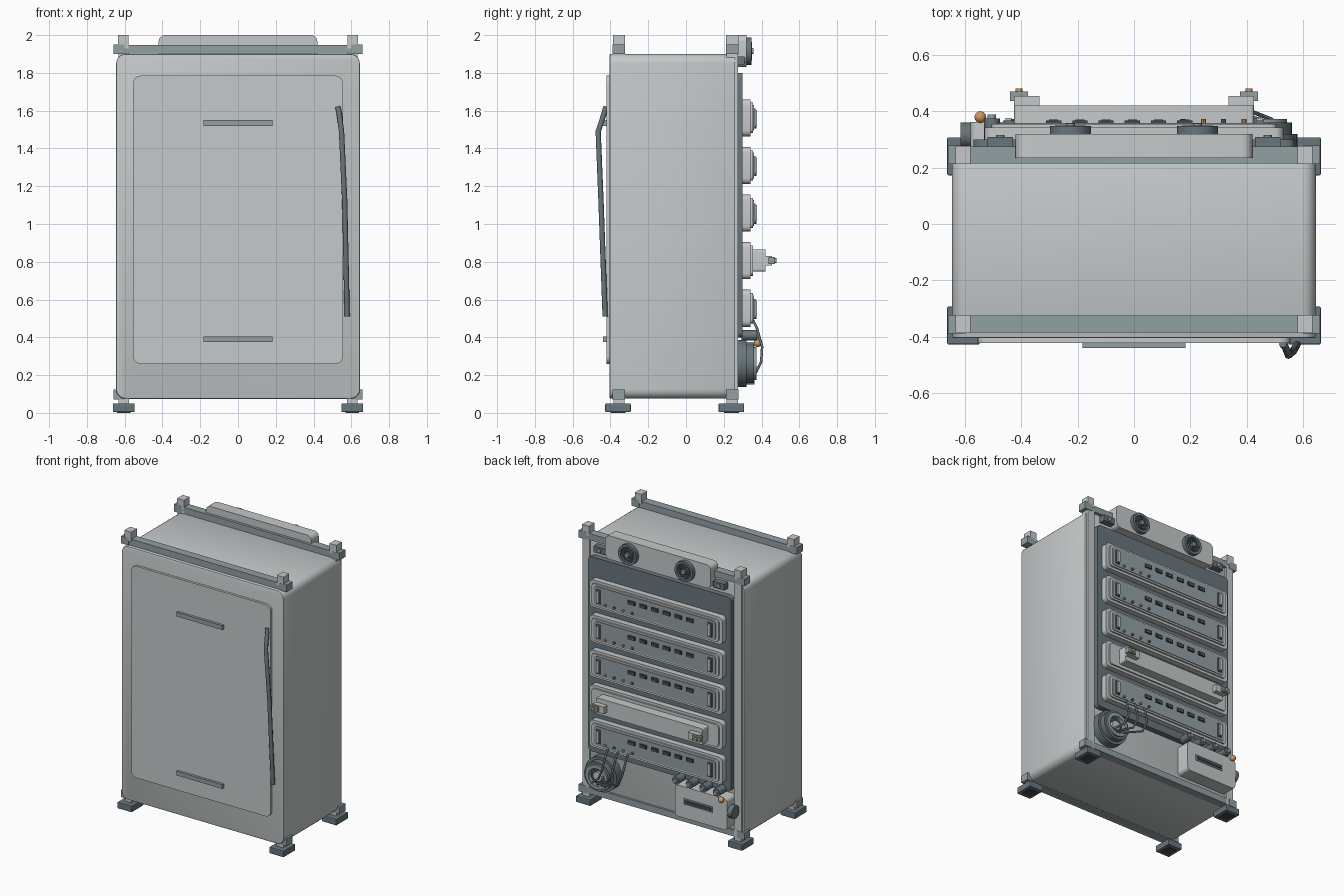
import bpy, bmesh, math
from mathutils import Matrix, Vector

cube = bpy.data.objects.get("Cube")
if cube:
    bpy.data.objects.remove(cube, do_unlink=True)


def material(name, r, g, b):
    m = bpy.data.materials.new(name)
    m.use_nodes = True
    m.diffuse_color = (r, g, b, 1)
    m.node_tree.nodes["Principled BSDF"].inputs["Base Color"].default_value = (r, g, b, 1)
    return m


LIGHT = material("light grey", .56, .59, .59)
STEEL = material("steel grey", .29, .35, .37)
DARK = material("dark grey", .14, .18, .20)
BLACK = material("charcoal", .05, .065, .075)
COPPER = material("copper", .62, .31, .11)


def finish(name, bm, mat, smooth=False):
    bmesh.ops.recalc_face_normals(bm, faces=bm.faces[:])
    me = bpy.data.meshes.new(name)
    bm.to_mesh(me)
    bm.free()
    me.materials.append(mat)
    ob = bpy.data.objects.new(name, me)
    bpy.context.collection.objects.link(ob)
    if smooth:
        bpy.ops.object.select_all(action='DESELECT')
        ob.select_set(True)
        bpy.context.view_layer.objects.active = ob
        bpy.ops.object.shade_smooth_by_angle(angle=math.radians(35))
    return ob


def box(name, xs, ys, zs, mat, round_y=0.0, bevel=0.0):
    """Box from ranges; round_y rounds the corners seen along y, bevel all edges."""
    bm = bmesh.new()
    lo, hi = map(Vector, zip(xs, ys, zs))
    size = hi - lo
    bmesh.ops.create_cube(bm, size=1, matrix=Matrix.Translation((lo + hi) / 2) @ Matrix.Diagonal((*size, 1)))
    if round_y:
        along = [e for e in bm.edges if abs(e.verts[0].co.y - e.verts[1].co.y) > size.y / 2]
        bmesh.ops.bevel(bm, geom=along, offset=round_y, segments=5, profile=.5, affect='EDGES')
    if bevel:
        sharp = [e for e in bm.edges if e.calc_face_angle(0) > 1]
        bmesh.ops.bevel(bm, geom=sharp, offset=bevel, segments=2, profile=.5, affect='EDGES')
    return finish(name, bm, mat, bool(round_y))


def block(name, c, s, mat, **kw):
    """Box from centre and size."""
    return box(name, *[(a - b / 2, a + b / 2) for a, b in zip(c, s)], mat, **kw)


def disc(name, c, r, depth, mat, axis='Y', sides=24):
    bm = bmesh.new()
    rot = Matrix.Rotation(math.pi / 2, 4, 'X' if axis == 'Y' else 'Y')
    bmesh.ops.create_cone(bm, cap_ends=True, segments=sides, radius1=r, radius2=r, depth=depth,
                          matrix=Matrix.Translation(c) @ rot)
    return finish(name, bm, mat, sides > 8)


def ring(name, c, r, hole, depth, mat, sides=32):
    """Flat-sided ring around the y axis."""
    bm = bmesh.new()
    h = depth / 2
    loops = []
    for rad, y in ((r, -h), (r, h), (hole, h), (hole, -h)):
        loops.append([bm.verts.new((c[0] + rad * math.cos(math.tau * i / sides), c[1] + y,
                                    c[2] + rad * math.sin(math.tau * i / sides))) for i in range(sides)])
    for a, b in zip(loops, loops[1:] + loops[:1]):
        for i in range(sides):
            j = (i + 1) % sides
            bm.faces.new((a[i], a[j], b[j], b[i]))
    return finish(name, bm, mat, True)


def cable(name, points, r, mat):
    cu = bpy.data.curves.new(name, 'CURVE')
    cu.dimensions = '3D'
    cu.bevel_depth = r
    cu.bevel_resolution = 2
    cu.use_fill_caps = True
    sp = cu.splines.new('POLY')
    sp.points.add(len(points) - 1)
    for p, co in zip(sp.points, points):
        p.co = (*co, 1)
    cu.materials.append(mat)
    ob = bpy.data.objects.new(name, cu)
    bpy.context.collection.objects.link(ob)


# Cabinet body and front door
box("cabinet_body", (-.645, .645), (-.405, .26), (.075, 1.9), LIGHT, round_y=.05, bevel=.006)
box("front_door", (-.555, .555), (-.422, -.40), (.26, 1.785), LIGHT, round_y=.04)
for z in (.39, 1.535):
    block("door_bar", (0, -.43, z), (.365, .02, .03), STEEL)
cable("front_cable", [(.528, -.425, 1.62), (.535, -.432, 1.59), (.548, -.465, 1.49),
                      (.565, -.45, 1.12), (.578, -.428, .51)], .014, DARK)

# Frame rails, corner posts and feet
for y in (-.355, .245):
    for z in (.097, 1.925):
        block("frame_rail", (0, y, z), (1.25, .06, .046), STEEL)
    for side in (-1, 1):
        for z in (.097, 1.925):
            block("rail_end", (side * .63, y, z), (.06, .066, .052), STEEL)
        block("post_cap", (side * .607, y, 1.965), (.054, .064, .07), LIGHT)
        block("foot_stem", (side * .605, y, .08), (.055, .06, .09), LIGHT)
        block("foot_pad", (side * .605, y - .005, .027), (.115, .135, .046), DARK, bevel=.005)
        block("foot_sole", (side * .605, y - .005, .003), (.07, .08, .006), BLACK)
for side in (-1, 1):
    block("rear_post", (side * .605, .245, 1.0), (.056, .06, 1.84), LIGHT)

# Rear backplate
box("rear_backplate", (-.57, .57), (.25, .30), (.40, 1.8), DARK, round_y=.03)

# Stacked rack modules
for n in range(5):
    z = 1.562 - n * .252
    box("module_housing", (-.53, .53), (.29, .342), (z - .098, z + .098), LIGHT, round_y=.03)
    box("module_rim", (-.505, .505), (.34, .354), (z - .08, z + .08), LIGHT, round_y=.022)
    if n == 3:
        # Module with a retaining bar and clamps
        box("retaining_bar", (-.425, .425), (.35, .42), (z - .058, z + .058), LIGHT, round_y=.012)
        for side in (-1, 1):
            block("clamp_base", (side * .38, .437, z), (.09, .035, .05), LIGHT)
            block("clamp_jaw", (side * .408, .453, z), (.064, .034, .036), STEEL)
            disc("clamp_screw", (side * .408, .474, z), .013, .012, COPPER, sides=12)
        continue
    box("module_face", (-.485, .485), (.35, .359), (z - .068, z + .068), STEEL, round_y=.016)
    for side in (-1, 1):
        block("module_handle_base", (side * .445, .362, z), (.034, .01, .10), DARK)
        block("module_handle", (side * .445, .369, z), (.02, .014, .084), LIGHT)
    for i in range(6):
        block("vent_slot", (.18 - i * .093, .362, z + .025), (.054, .012, .026), BLACK)
        block("vent_slot_lip", (.18 - i * .093, .366, z + .02), (.032, .008, .008), DARK)
    for i in range(4):
        disc("indicator", (.39 - i * .072, .364, z - .048), .009, .016,
             COPPER if i % 2 == 0 else DARK, sides=10)

# Fan housing on top of the rear
box("fan_housing", (-.42, .42), (.235, .32), (1.83, 2.0), LIGHT, round_y=.035)
for side in (-1, 1):
    x, z = side * .225, 1.915
    disc("fan_back", (x, .324, z), .06, .012, BLACK)
    ring("fan_ring", (x, .333, z), .073, .054, .03, DARK)
    ring("fan_grille", (x, .342, z), .038, .031, .014, DARK, 24)
    disc("fan_hub", (x, .343, z), .016, .028, STEEL, sides=12)
    for i in range(3):
        spoke = block("fan_spoke", (0, 0, 0), (.11, .01, .007), DARK)
        spoke.matrix_world = Matrix.Translation((x, .344, z)) @ Matrix.Rotation(i * math.pi / 3, 4, 'Y')
    block("housing_hinge", (side * .475, .286, 1.865), (.09, .045, .045), DARK)
    disc("hinge_bolt", (side * .475, .309, 1.865), .016, .014, STEEL, sides=10)

# Cable reel and its leads
rx, rz = .455, .262
ring("reel_flange", (rx, .29, rz), .125, .05, .06, DARK)
ring("reel_drum", (rx, .335, rz), .105, .066, .05, DARK)
ring("reel_rim", (rx, .358, rz), .088, .062, .03, STEEL)
disc("reel_core", (rx, .30, rz), .07, .08, BLACK)
disc("reel_hub", (rx, .345, rz), .034, .03, LIGHT, sides=16)
for i in range(3):
    x = .37 - i * .08
    cable("reel_lead", [(x, .355, .49), (x + .005, .375, .45), (x + .015, .403, .35),
                        (x + .05, .398, .27), (.49 - i * .04, .37, .215)], .007, DARK)

# Lower control box
box("control_box", (-.58, -.165), (.25, .362), (.15, .375), LIGHT, round_y=.025)
block("control_slot_frame", (-.35, .363, .27), (.23, .008, .045), STEEL)
block("control_slot", (-.35, .367, .27), (.21, .01, .026), BLACK)
for i in range(4):
    x = -.18 - i * .108
    disc("control_knob", (x, .335, .41), .028, .08, DARK, sides=16)
    disc("knob_cap", (x, .381, .41), .015, .016, STEEL, sides=12)
disc("side_dial", (-.595, .315, .275), .045, .04, DARK, axis='X')
bm = bmesh.new()
bmesh.ops.create_uvsphere(bm, u_segments=16, v_segments=10, radius=.021,
                          matrix=Matrix.Translation((-.545, .379, .37)))
finish("signal_ball", bm, COPPER, True)
